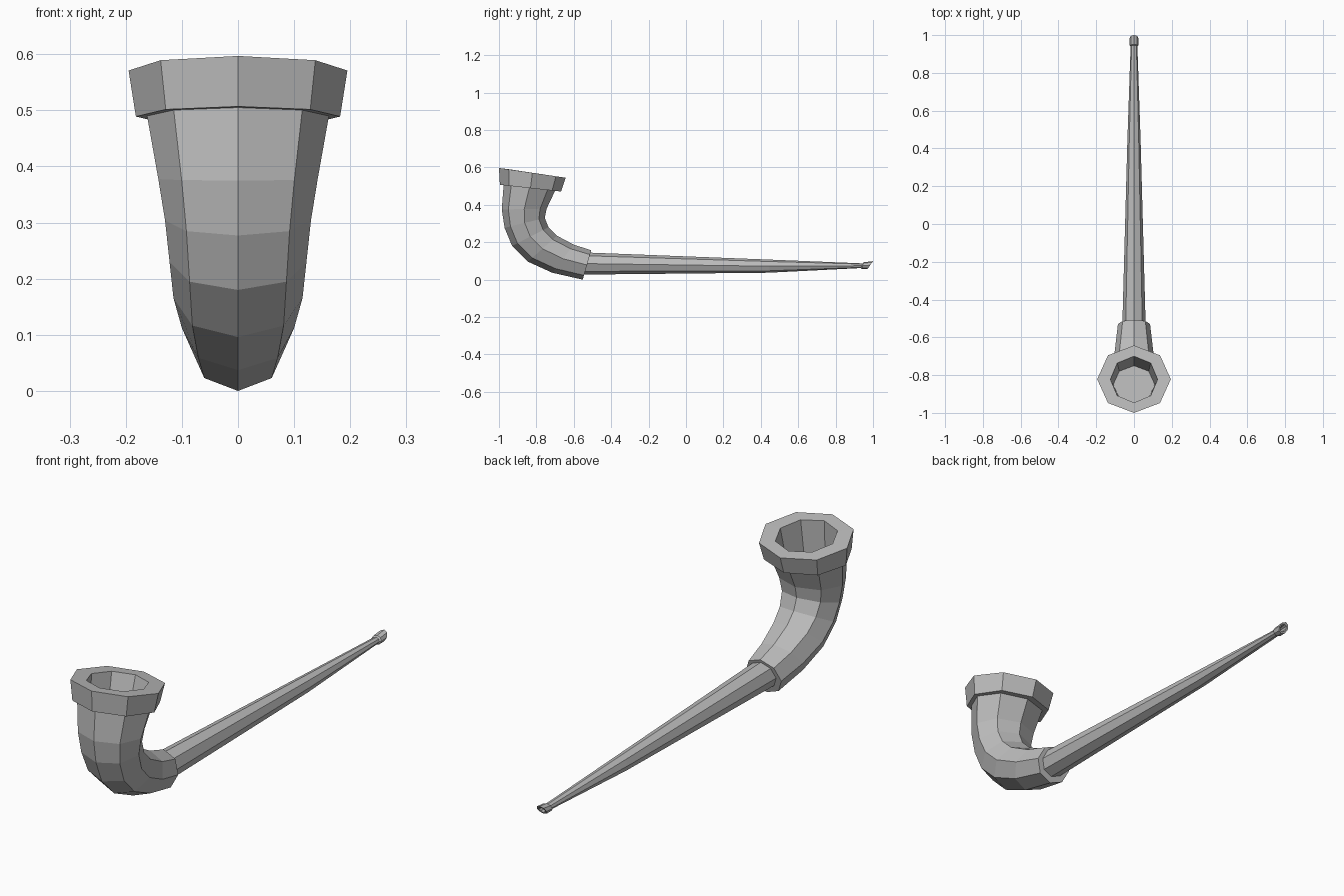
import bpy, bmesh, math
from mathutils import Vector

cube = bpy.data.objects.get("Cube")
if cube:
    bpy.data.objects.remove(cube, do_unlink=True)

clay = bpy.data.materials.new("grey_clay")
clay.use_nodes = True
GREY = (0.5, 0.5, 0.5, 1)
clay.diffuse_color = GREY
clay.node_tree.nodes["Principled BSDF"].inputs["Base Color"].default_value = GREY

SIDES = 8


def loft(name, rings, cap_start=False, cap_end=False):
    """Skin octagonal rings, each given as (low/front y, z, back/top y, z, half width)."""
    bm = bmesh.new()
    loops = []
    for y0, z0, y1, z1, width in rings:
        front, back = Vector((0, y0, z0)), Vector((0, y1, z1))
        centre, arm = (front + back) / 2, (front - back) / 2
        loop = []
        for i in range(SIDES):
            a = math.tau * i / SIDES
            loop.append(bm.verts.new(centre + arm * math.cos(a)
                                     + Vector((width * math.sin(a), 0, 0))))
        loops.append(loop)
    for a, b in zip(loops, loops[1:]):
        for i in range(SIDES):
            j = (i + 1) % SIDES
            bm.faces.new((a[i], a[j], b[j], b[i]))
    if cap_start:
        bm.faces.new(loops[0][::-1])
    if cap_end:
        bm.faces.new(loops[-1])
    bmesh.ops.recalc_face_normals(bm, faces=bm.faces)
    mesh = bpy.data.meshes.new(name)
    bm.to_mesh(mesh)
    bm.free()
    mesh.materials.append(clay)
    obj = bpy.data.objects.new(name, mesh)
    bpy.context.collection.objects.link(obj)
    return obj


# Bowl: chamber floor, rim collar, then the curved body down to the shank
loft("bowl", [
    (-0.95, 0.41, -0.75, 0.39, 0.11),
    (-0.945, 0.59, -0.70, 0.553, 0.125),
    (-1.0, 0.597, -0.643, 0.545, 0.195),
    (-0.995, 0.507, -0.668, 0.471, 0.182),
    (-0.975, 0.505, -0.70, 0.475, 0.162),
    (-0.985, 0.375, -0.745, 0.38, 0.142),
    (-0.97, 0.277, -0.755, 0.33, 0.13),
    (-0.93, 0.18, -0.735, 0.28, 0.122),
    (-0.845, 0.096, -0.69, 0.235, 0.115),
    (-0.715, 0.037, -0.60, 0.187, 0.10),
    (-0.552, 0.0, -0.507, 0.157, 0.085),
], cap_start=True, cap_end=True)

# Stem: long taper, flared mouthpiece and its bore
loft("stem", [
    (-0.56, 0.027, -0.53, 0.145, 0.062),
    (0.44, 0.037, 0.45, 0.107, 0.035),
    (0.935, 0.062, 0.945, 0.087, 0.018),
    (0.94, 0.057, 0.95, 0.093, 0.024),
    (0.97, 0.056, 1.0, 0.099, 0.023),
    (0.974, 0.063, 0.993, 0.091, 0.015),
    (0.93, 0.067, 0.94, 0.083, 0.01),
], cap_start=True, cap_end=True)
